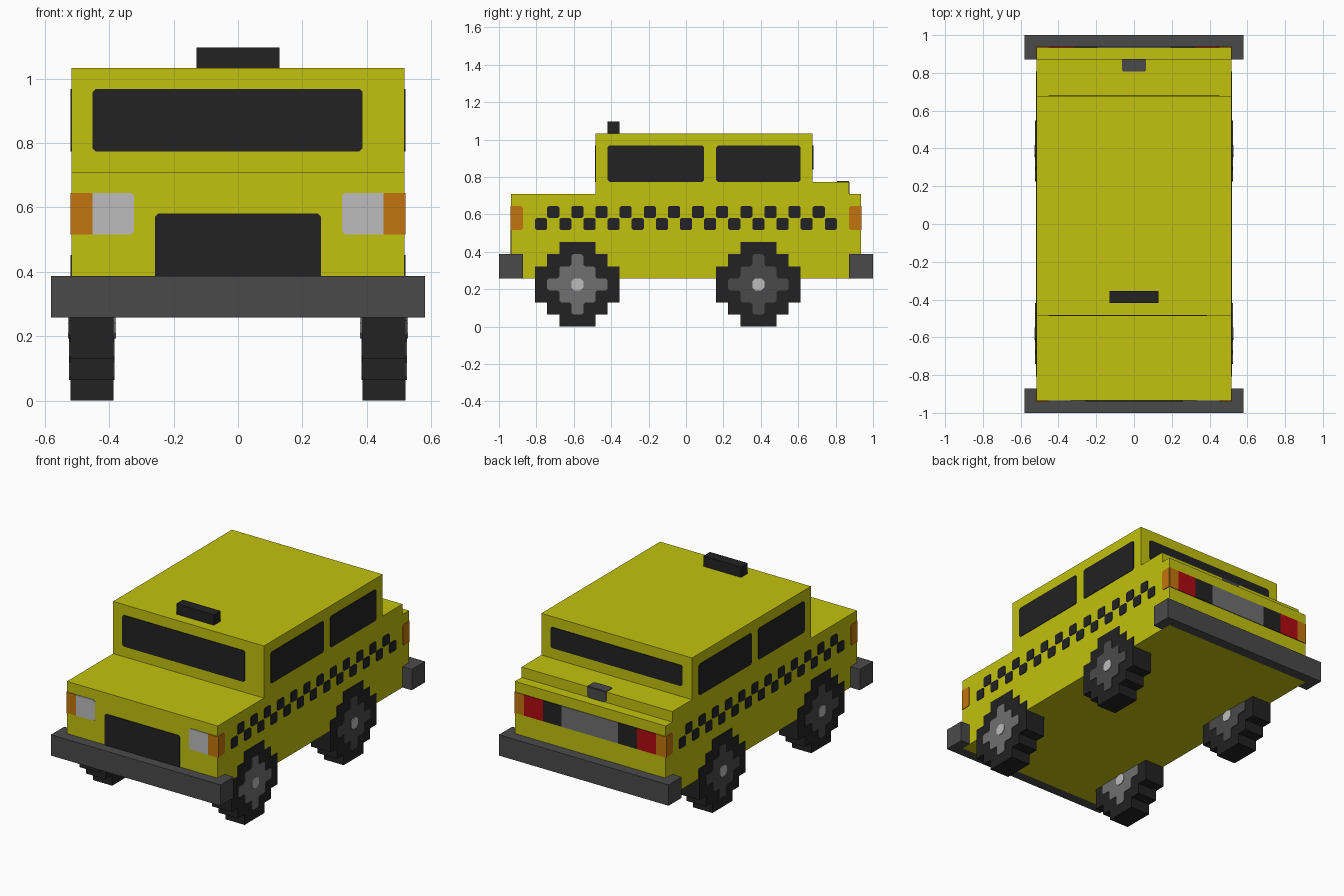
import bpy, bmesh

cube = bpy.data.objects.get("Cube")
if cube:
    bpy.data.objects.remove(cube, do_unlink=True)

U = 2 / 31      # block size; everything below is measured in blocks
T = 0.06        # thickness of painted plates, in blocks


def material(name, rgb):
    lin = [(c / 255 / 12.92) if c < 11 else ((c / 255 + 0.055) / 1.055) ** 2.4 for c in rgb] + [1]
    m = bpy.data.materials.new(name)
    m.use_nodes = True
    m.diffuse_color = lin
    bsdf = next(n for n in m.node_tree.nodes if n.type == 'BSDF_PRINCIPLED')
    bsdf.inputs["Base Color"].default_value = lin
    return m


YELLOW = material("taxi yellow", (194, 194, 14))
BLACK = material("black", (34, 34, 34))
DARK = material("dark grey", (74, 74, 74))
GREY = material("mid grey", (112, 112, 112))
LIGHT = material("light grey", (188, 188, 188))
ORANGE = material("orange", (194, 117, 14))
RED = material("red", (176, 10, 16))


def prism(name, outlines, axis, a, b, mat):
    """Extrude one or more 2D outlines along an axis from a to b."""
    bm = bmesh.new()
    for pts in outlines:
        place = {'x': lambda p, d: (d, p[0], p[1]),
                 'y': lambda p, d: (p[0], d, p[1]),
                 'z': lambda p, d: (p[0], p[1], d)}[axis]
        lo = [bm.verts.new([c * U for c in place(p, a)]) for p in pts]
        hi = [bm.verts.new([c * U for c in place(p, b)]) for p in pts]
        bm.faces.new(lo)
        bm.faces.new(hi)
        for i in range(len(pts)):
            j = (i + 1) % len(pts)
            bm.faces.new((lo[i], lo[j], hi[j], hi[i]))
    bmesh.ops.recalc_face_normals(bm, faces=bm.faces)
    mesh = bpy.data.meshes.new(name)
    bm.to_mesh(mesh)
    bm.free()
    mesh.materials.append(mat)
    ob = bpy.data.objects.new(name, mesh)
    bpy.context.scene.collection.objects.link(ob)
    return ob


def rect(x0, x1, y0, y1):
    return [(x0, y0), (x1, y0), (x1, y1), (x0, y1)]


def soften(pts, c=0.15, which=None):
    """Cut the chosen corners of an outline."""
    out = []
    for i, p in enumerate(pts):
        if which is not None and i not in which:
            out.append(p)
            continue
        for q in (pts[i - 1], pts[(i + 1) % len(pts)]):
            d = ((q[0] - p[0]) ** 2 + (q[1] - p[1]) ** 2) ** 0.5
            out.append((p[0] + (q[0] - p[0]) * c / d, p[1] + (q[1] - p[1]) * c / d))
    return out


def four_way(quarter):
    """Repeat a quarter outline around the centre."""
    pts = []
    for _ in range(4):
        pts += quarter
        quarter = [(-y, x) for x, y in quarter]
    return pts


def shift(pts, y, z):
    return [(p[0] + y, p[1] + z) for p in pts]


# Body: stepped side profile (bonnet, cab, boot)
prism("body", [[(-14.5, 4), (14.5, 4), (14.5, 11), (13.5, 11), (13.5, 12), (10.5, 12),
                (10.5, 16), (-7.5, 16), (-7.5, 11), (-14.5, 11)]], 'x', -8, 8, YELLOW)
prism("roof_sign", [rect(-2, 2, -6.5, -5.5)], 'z', 16, 17, BLACK)

# Bumpers wrapping the corners
for name, s in (("front", -1), ("rear", 1)):
    c_shape = [(-9, 13.5), (-8, 13.5), (-8, 14.5), (8, 14.5), (8, 13.5), (9, 13.5), (9, 15.5), (-9, 15.5)]
    prism(name + "_bumper", [[(x, y * s) for x, y in c_shape]], 'z', 4, 6, DARK)

# Front face: windscreen, grille, headlights
F = -14.5
prism("windscreen", [soften(rect(-7, 6, 12, 15))], 'y', -7.5 - T, -7.5, BLACK)
prism("grille", [soften(rect(-4, 4, 6, 9), 0.15, (2, 3))], 'y', F - T, F, BLACK)
prism("headlights", [soften(rect(-7, -5, 8, 10), 0.15, (1, 2)),
                     soften(rect(5, 7, 8, 10), 0.15, (0, 3))], 'y', F - T, F, LIGHT)

# Rear face: window, lights, plate, boot handle
R = 14.5
prism("rear_window", [soften(rect(-7, 7, 13, 15))], 'y', 10.5, 10.5 + T, BLACK)
prism("tail_lights", [rect(-7, -5, 8, 10), rect(5, 7, 8, 10)], 'y', R, R + T, RED)
prism("tail_panels", [rect(-5, -3, 8, 10), rect(3, 5, 8, 10)], 'y', R, R + T, BLACK)
prism("rear_plate", [rect(-3, 3, 8, 10)], 'y', R, R + T, GREY)
prism("boot_handle_top", [soften(rect(-1, 1, 12.5, 13.5), 0.15, (0, 1))], 'z', 12, 12 + T, DARK)
prism("boot_handle_back", [soften(rect(-1, 1, 11, 12), 0.15, (0, 1))], 'y', 13.5, 13.5 + T, DARK)

# Corner indicators on front and rear faces
for name, y in (("front", F), ("rear", R)):
    prism(name + "_indicators", [rect(-8, -7, 8, 10), rect(7, 8, 8, 10)], 'y',
          y - (T if y < 0 else 0), y + (T if y > 0 else 0), ORANGE)

# Wheel outlines
tyre = four_way([(3.5, -1.5), (3.5, 1.5), (2.5, 1.5), (2.5, 2.5), (1.5, 2.5)])
hub = soften(four_way([(2.5, -0.5), (2.5, 0.5), (1.5, 0.5), (1.5, 1.5), (0.5, 1.5)]))
cap = soften(rect(-0.5, 0.5, -0.5, 0.5), 0.25)

for side, s in (("left", 1), ("right", -1)):
    # Side windows: the long pane is at the front on one side, at the rear on the other
    split = (1.5, 2.5) if s > 0 else (0.5, 1.5)
    prism(side + "_windows", [soften(rect(-6.5, split[0], 12, 15)),
                              soften(rect(split[1], 9.5, 12, 15))], 'x', 8 * s, (8 + T) * s, BLACK)
    # Chequered band
    checks = [soften(rect(-12.5 + i, -11.5 + i, 8 + i % 2, 9 + i % 2), 0.12) for i in range(25)]
    prism(side + "_checks", checks, 'x', 8 * s, (8 + T) * s, BLACK)
    prism(side + "_indicators", [soften(rect(-14.5, -13.5, 8, 10), 0.15, (1, 2)),
                                 soften(rect(13.5, 14.5, 8, 10), 0.15, (0, 3))],
          'x', 8 * s, (8 + T) * s, ORANGE)
    # Wheels with hub plates on both faces
    for end, y in (("front", -9), ("rear", 6)):
        name = f"{end}_{side}_wheel"
        prism(name, [shift(tyre, y, 3.5)], 'x', 6 * s, (8 + T) * s, BLACK)
        for face, x, d in (("outer", 8 + T, T), ("inner", 6, -T)):
            bright = end == "front" and (s > 0) == (face == "outer")
            prism(f"{name}_{face}_hub", [shift(hub, y, 3.5)], 'x', x * s, (x + d) * s,
                  GREY if bright else DARK)
            prism(f"{name}_{face}_cap", [shift(cap, y, 3.5)], 'x', x * s, (x + 2 * d) * s, LIGHT)
